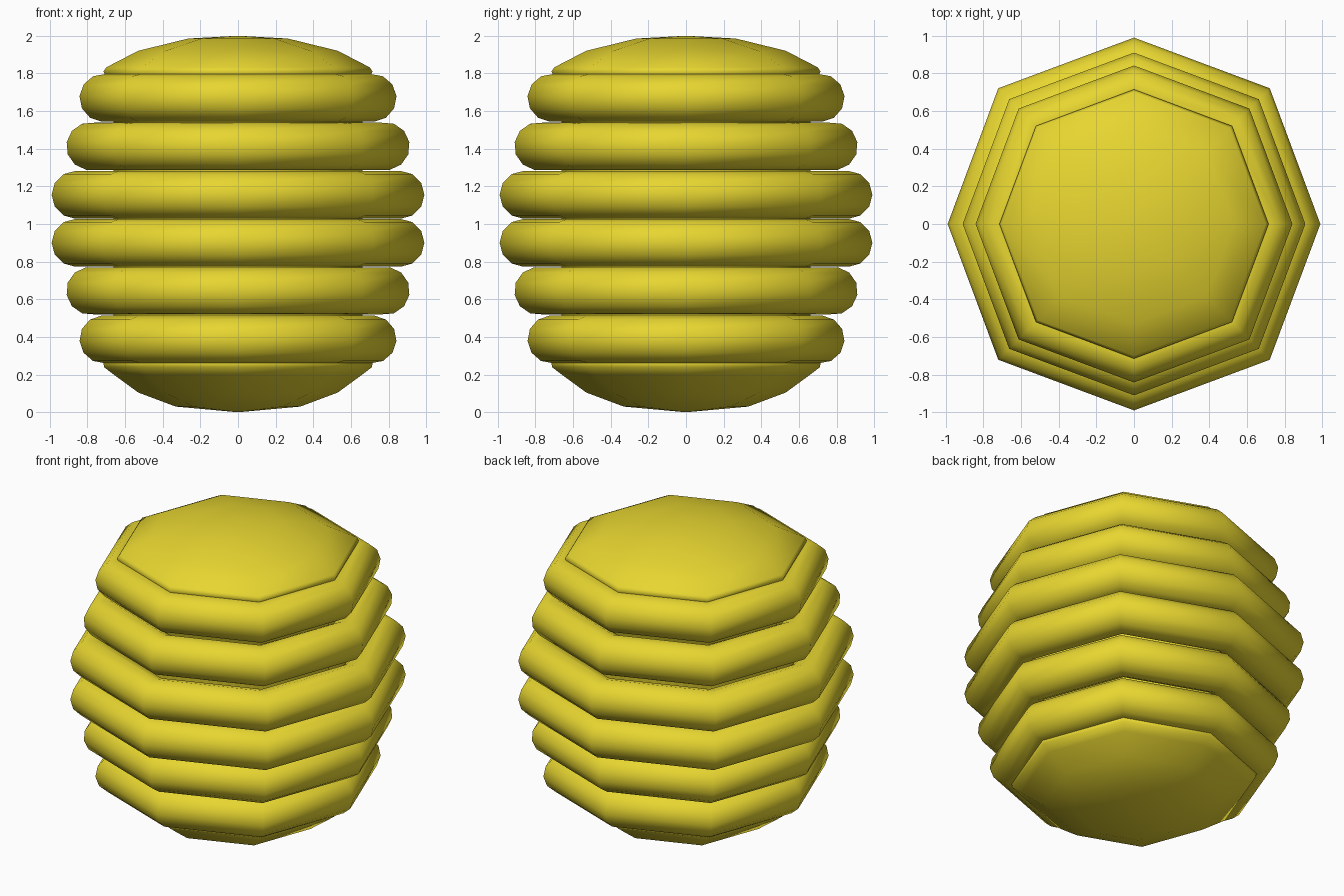
import bpy
from math import cos, sin, pi, radians

if "Cube" in bpy.data.objects:
    bpy.data.objects.remove(bpy.data.objects["Cube"])

SIDES = 8
mat = bpy.data.materials.new("honey_yellow")
mat.diffuse_color = (0.8, 0.67, 0.03, 1)
mat.use_nodes = True
mat.node_tree.nodes["Principled BSDF"].inputs["Base Color"].default_value = mat.diffuse_color


def lathe(name, profile, closed):
    """Turn an (r, z) profile into an eight-sided solid, a little wider on the diagonals."""
    verts, rows, faces = [], [], []
    for r, z in profile:
        n = SIDES if r > 0 else 1
        row = []
        for i in range(n):
            a = 2 * pi * i / SIDES
            k = r * (1.03 if i % 2 else 1.0)
            row.append(len(verts))
            verts.append((k * cos(a), k * sin(a), z))
        rows.append(row * (SIDES // n))
    count = len(rows)
    for j in range(count if closed else count - 1):
        lo, hi = rows[j], rows[(j + 1) % count]
        for i in range(SIDES):
            n = (i + 1) % SIDES
            face = list(dict.fromkeys((lo[i], lo[n], hi[n], hi[i])))
            faces.append(face)
    mesh = bpy.data.meshes.new(name)
    mesh.from_pydata(verts, [], faces)
    mesh.materials.append(mat)
    mesh.shade_smooth()
    obj = bpy.data.objects.new(name, mesh)
    bpy.context.collection.objects.link(obj)
    return obj


# Stacked tube rings: centre radius, centre height, tube rotation in degrees
RINGS = [(0.715, 0.387, -4), (0.785, 0.645, -10), (0.863, 0.9, 0),
         (0.863, 1.155, 0), (0.785, 1.413, 10), (0.715, 1.67, 4)]
TUBE = 0.127
for n, (rad, z, tilt) in enumerate(RINGS):
    prof = [(rad + TUBE * cos(radians(30 * k + tilt)),
             z + TUBE * sin(radians(30 * k + tilt))) for k in range(12)]
    lathe(f"ring_{n + 1}", prof, True)

# Core with the domed underside and domed top
lathe("domed_core", [
    (0, 0.0), (0.33, 0.03), (0.53, 0.105), (0.66, 0.2), (0.712, 0.24),
    (0.715, 0.27), (0.66, 0.32), (0.66, 1.74), (0.70, 1.78), (0.715, 1.81),
    (0.70, 1.832), (0.53, 1.92), (0.265, 1.985), (0, 2.0)], False)
